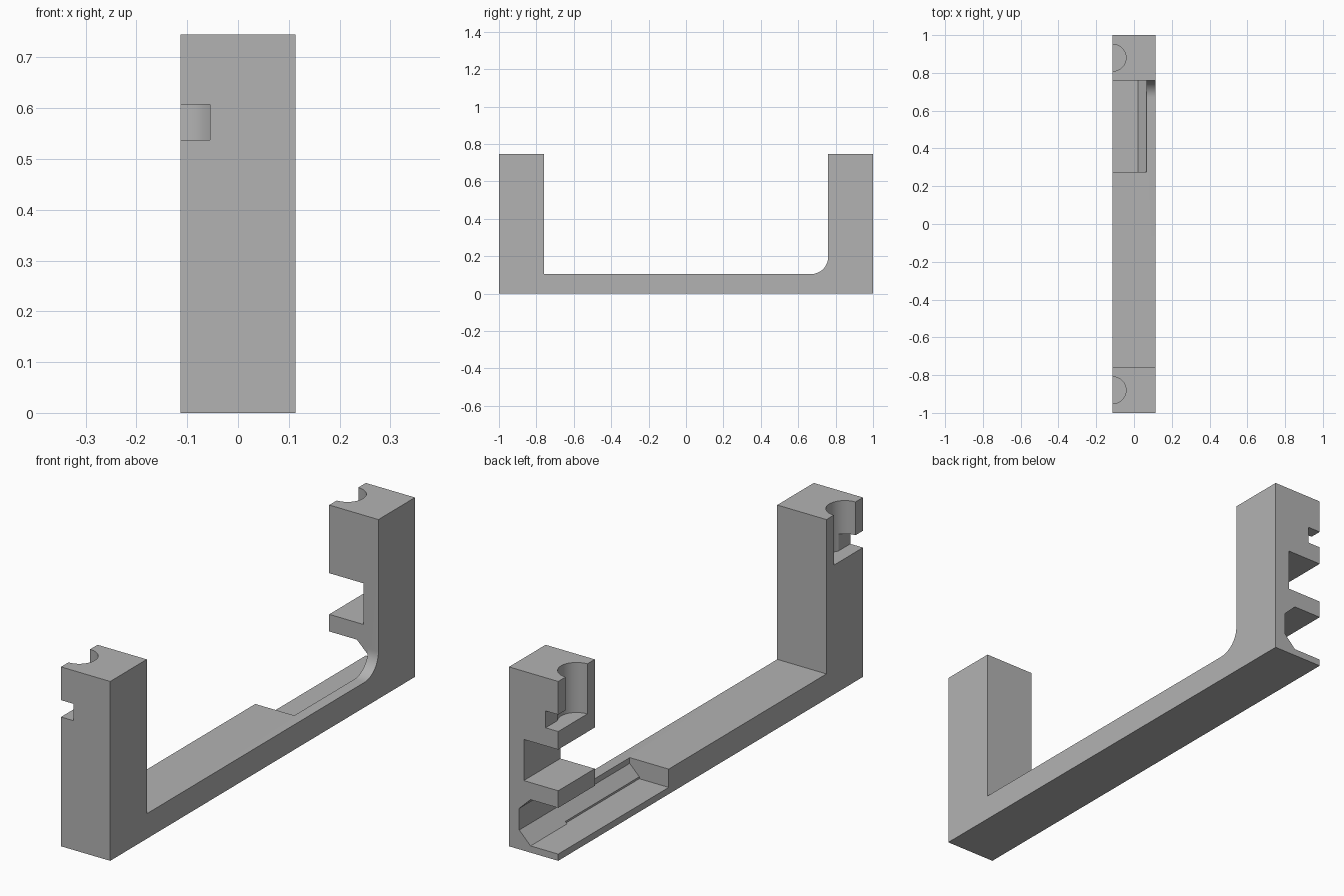
import bpy
import bmesh
import math
from mathutils import Vector

cube = bpy.data.objects.get("Cube")
if cube:
    bpy.data.objects.remove(cube, do_unlink=True)

HALF_W = 0.113            # half width in x
TOP, BEAM = 0.745, 0.104  # post and beam heights
INNER = 0.76              # inner face of the posts
POCKET = 0.275            # where the channel starts
OUT = 0.2                 # overshoot for cutters

grey = bpy.data.materials.new("plain_grey")
grey.use_nodes = True
grey.diffuse_color = (0.45, 0.45, 0.45, 1)
grey.node_tree.nodes["Principled BSDF"].inputs["Base Color"].default_value = (0.45, 0.45, 0.45, 1)


def prism(name, points, offset):
    """Solid from a planar loop of 3D points, swept along offset."""
    bm = bmesh.new()
    face = bm.faces.new([bm.verts.new(p) for p in points])
    swept = bmesh.ops.extrude_face_region(bm, geom=[face], use_keep_orig=True)
    moved = [g for g in swept["geom"] if isinstance(g, bmesh.types.BMVert)]
    bmesh.ops.translate(bm, verts=moved, vec=Vector(offset))
    bmesh.ops.recalc_face_normals(bm, faces=bm.faces[:])
    mesh = bpy.data.meshes.new(name)
    bm.to_mesh(mesh)
    bm.free()
    mesh.materials.append(grey)
    obj = bpy.data.objects.new(name, mesh)
    bpy.context.collection.objects.link(obj)
    return obj


def box(name, x, y, z):
    loop = [(x[0], y[0], z[0]), (x[1], y[0], z[0]), (x[1], y[1], z[0]), (x[0], y[1], z[0])]
    return prism(name, loop, (0, 0, z[1] - z[0]))


def cut(target, cutter):
    cutter.hide_render = True
    mod = target.modifiers.new("cut", "BOOLEAN")
    mod.operation = "DIFFERENCE"
    mod.solver = "EXACT"
    mod.object = cutter
    bpy.context.view_layer.objects.active = target
    bpy.ops.object.modifier_apply(modifier=mod.name)
    bpy.data.objects.remove(cutter, do_unlink=True)


# U-shaped body with one filleted inner corner
R = 0.092
fillet = [(INNER - R + R * math.sin(a), BEAM + R - R * math.cos(a))
          for a in (math.pi / 2 * i / 12 for i in range(13))]
side = [(-1, 0), (1, 0), (1, TOP), (INNER, TOP)] + fillet[::-1]
side += [(-INNER, BEAM), (-INNER, TOP), (-1, TOP)]
body = prism("bracket_body", [(-HALF_W, y, z) for y, z in side], (2 * HALF_W, 0, 0))

# Chamfered channel running out through the back post
section = [(-OUT, 0.028), (0.014, 0.028), (0.066, 0.08), (0.066, 0.17), (0.014, 0.22), (-OUT, 0.22)]
cut(body, prism("channel_cutter", [(x, POCKET, z) for x, z in section], (0, 1, 0)))

# Pocket opening above the channel, with its slightly wider floor
cut(body, box("pocket_cutter", (-OUT, 0.066), (POCKET, INNER), (0.08, 0.21)))
cut(body, box("floor_cutter", (-OUT, 0.022), (POCKET, INNER), (0.028, 0.1)))

# Square notch through the back post
cut(body, box("notch_cutter", (-OUT, 0.045), (0.7, 1.1), (0.291, 0.462)))

# Round socket and side slot in each post
for s in (-1, 1):
    ring = [(-HALF_W + 0.071 * math.cos(a), s * 0.88 + 0.071 * math.sin(a), 0.537)
            for a in (math.tau * i / 48 for i in range(48))]
    cut(body, prism("socket_cutter", ring, (0, 0, 0.4)))
    cut(body, box("slot_cutter", (-OUT, -0.055), sorted((s * 0.88, s * 1.1)), (0.537, 0.607)))

# Smooth the curved walls only
bpy.ops.object.select_all(action="DESELECT")
body.select_set(True)
bpy.context.view_layer.objects.active = body
bpy.ops.object.shade_smooth_by_angle(angle=math.radians(25))
